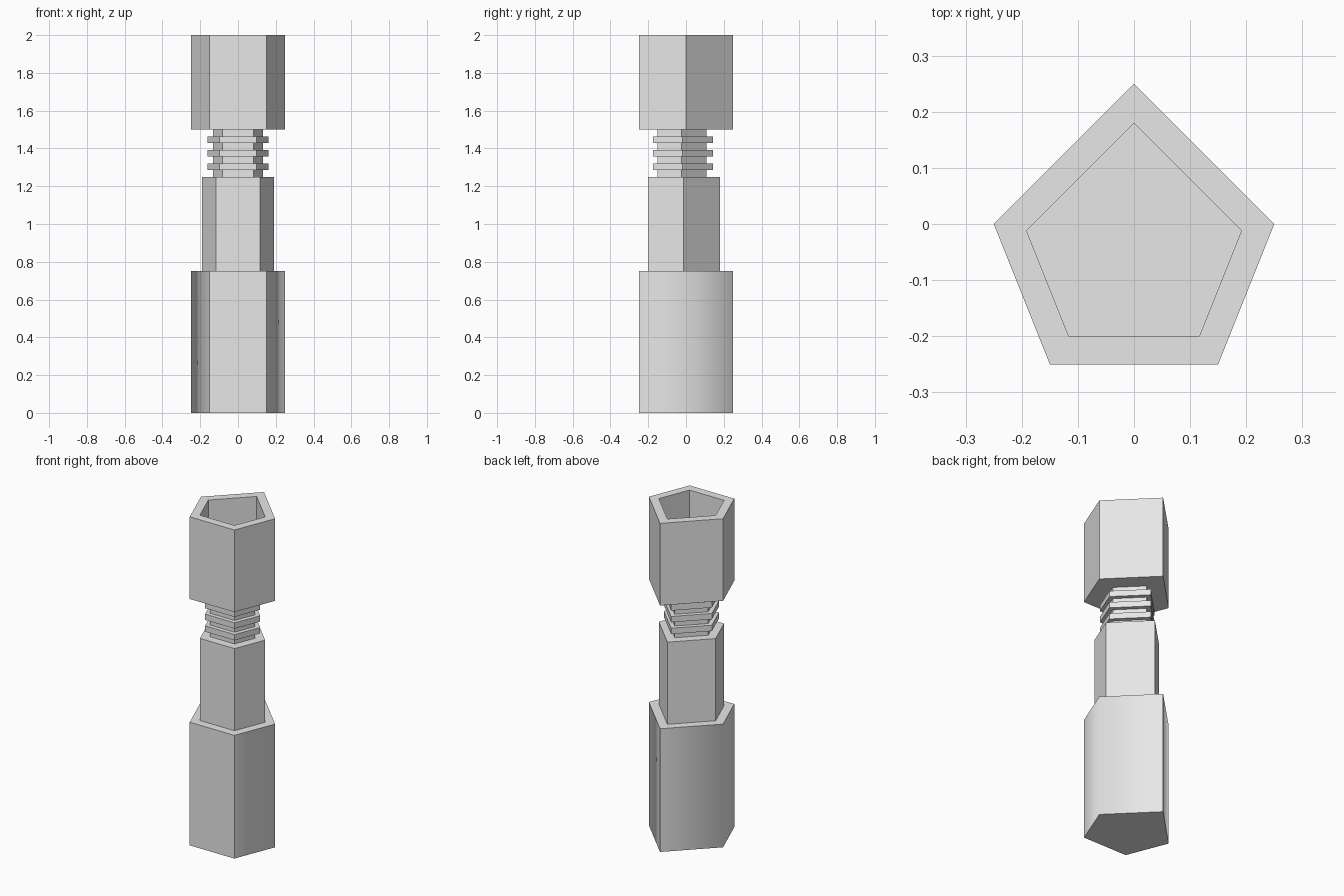
import bpy
import bmesh
from mathutils import Vector

cube = bpy.data.objects.get("Cube")
if cube:
    bpy.data.objects.remove(cube, do_unlink=True)

# One plain grey for everything
grey = bpy.data.materials.new("plain grey")
grey.use_nodes = True
colour = (0.8, 0.8, 0.8, 1)
grey.diffuse_color = colour
grey.node_tree.nodes["Principled BSDF"].inputs["Base Color"].default_value = colour

# Counter-clockwise pentagon, point to the back and flat side to the front
PENTAGON = [Vector(p) for p in
            ((0, 0.25), (-0.25, 0), (-0.15, -0.25), (0.15, -0.25), (0.25, 0))]


def inset_outline(t):
    """The pentagon with every side moved inward by t."""
    points = []
    for i, p in enumerate(PENTAGON):
        a = (p - PENTAGON[i - 1]).normalized()
        b = (PENTAGON[(i + 1) % len(PENTAGON)] - p).normalized()
        na, nb = Vector((-a.y, a.x)), Vector((-b.y, b.x))
        points.append(p + (na + nb) * t / (1 + na.dot(nb)))
    return points


def stack(name, levels):
    """Closed solid through (height, inset) outlines, in order."""
    bm = bmesh.new()
    loops = [[bm.verts.new((p.x, p.y, z)) for p in inset_outline(t)]
             for z, t in levels]
    for low, high in zip(loops, loops[1:]):
        for i in range(len(low)):
            j = (i + 1) % len(low)
            bm.faces.new((low[i], low[j], high[j], high[i]))
    bm.faces.new(loops[0][::-1])
    bm.faces.new(loops[-1])
    bmesh.ops.recalc_face_normals(bm, faces=bm.faces[:])
    mesh = bpy.data.meshes.new(name)
    bm.to_mesh(mesh)
    bm.free()
    mesh.materials.append(grey)
    obj = bpy.data.objects.new(name, mesh)
    bpy.context.collection.objects.link(obj)
    return obj


# Base: smooth over its two side corners only
base = stack("base", [(0, 0), (0.75, 0)])
for face in base.data.polygons:
    face.use_smooth = True
for edge in base.data.edges:
    ends = [base.data.vertices[v].co for v in edge.vertices]
    edge.use_edge_sharp = not all(abs(abs(c.x) - 0.25) < 0.001 for c in ends) \
        or abs(ends[0].z - ends[1].z) < 0.001

# Slimmer middle section
stack("middle_shaft", [(0.75, 0.05), (1.25, 0.05)])

# Ribbed neck: seven equal bands, every second one a wider rib
bands = 7
step = 0.25 / bands
neck = []
for k in range(bands):
    t = 0.075 if k % 2 else 0.1
    neck += [(1.25 + k * step, t), (1.25 + (k + 1) * step, t)]
stack("ribbed_neck", neck)

# Hollow head: outer wall, rim, inner wall and floor
stack("hollow_head", [(1.5, 0), (2, 0), (2, 0.05), (1.55, 0.05)])
